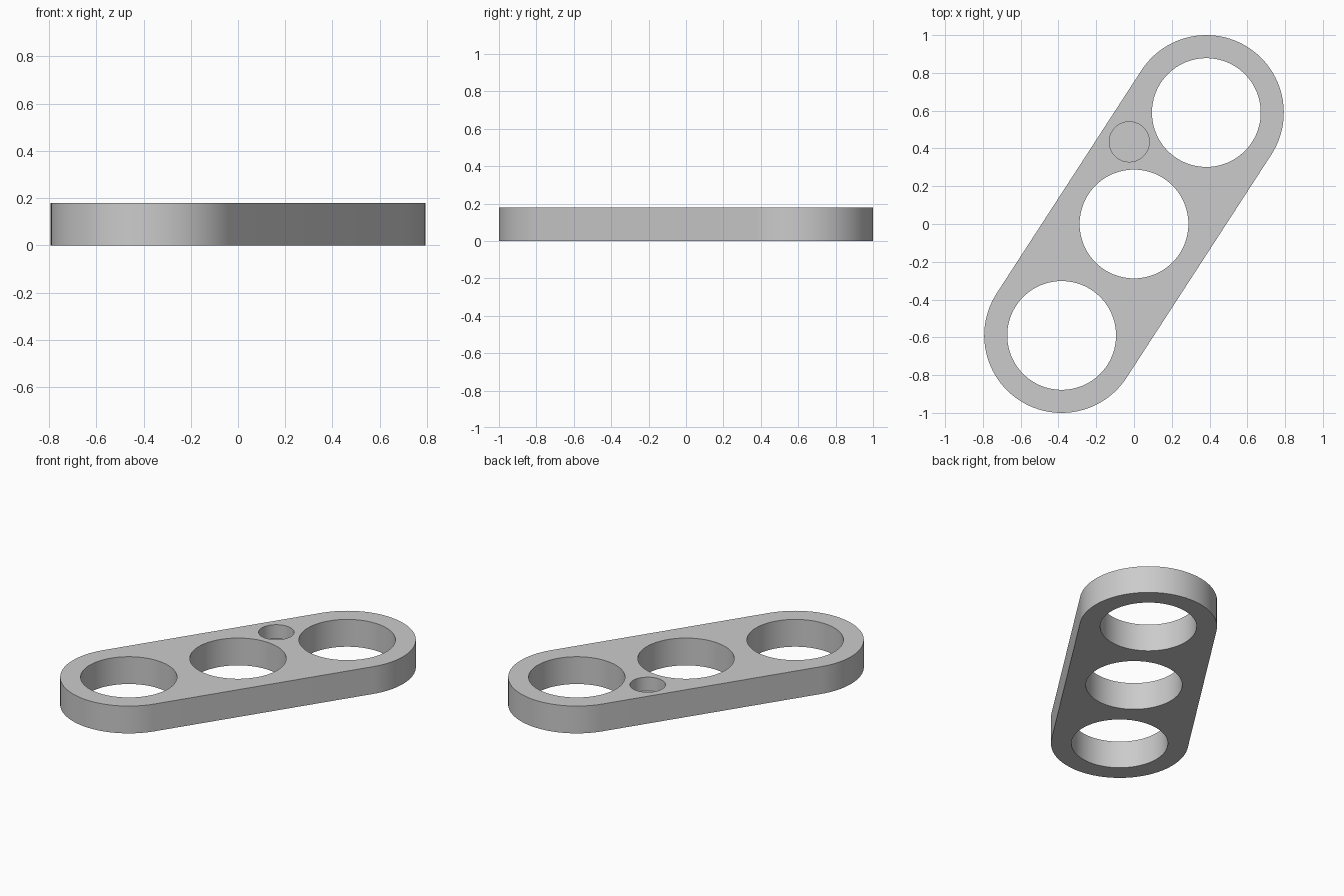
import bpy, bmesh, math
from mathutils import Vector

cube = bpy.data.objects.get("Cube")
if cube:
    bpy.data.objects.remove(cube, do_unlink=True)

HEIGHT = 0.18
END = Vector((0.383, 0.59, 0))      # centre of the rounded end at the back
END_RADIUS = 0.41
HOLE_RADIUS = 0.288
SEGMENTS = 96

grey = bpy.data.materials.new("plain grey")
grey.use_nodes = True
colour = (0.6, 0.6, 0.6, 1)
grey.diffuse_color = colour
grey.node_tree.nodes["Principled BSDF"].inputs["Base Color"].default_value = colour


def prism(name, points, bottom, top):
    """Extrude a closed outline from bottom to top."""
    bm = bmesh.new()
    face = bm.faces.new([bm.verts.new((p.x, p.y, bottom)) for p in points])
    side = bmesh.ops.extrude_face_region(bm, geom=[face])["geom"]
    verts = [v for v in side if isinstance(v, bmesh.types.BMVert)]
    bmesh.ops.translate(bm, verts=verts, vec=(0, 0, top - bottom))
    bmesh.ops.recalc_face_normals(bm, faces=bm.faces)
    mesh = bpy.data.meshes.new(name)
    bm.to_mesh(mesh)
    bm.free()
    mesh.materials.append(grey)
    obj = bpy.data.objects.new(name, mesh)
    bpy.context.collection.objects.link(obj)
    return obj


def arc(centre, radius, start, sweep, steps):
    angles = [start + sweep * i / steps for i in range(steps + 1)]
    return [centre + radius * Vector((math.cos(a), math.sin(a), 0)) for a in angles]


# Link plate: two half circles joined by straight sides
start = math.atan2(END.y, END.x) - math.pi / 2
outline = arc(END, END_RADIUS, start, math.pi, SEGMENTS // 2)
outline += arc(-END, END_RADIUS, start + math.pi, math.pi, SEGMENTS // 2)
plate = prism("link_plate", outline, 0, HEIGHT)

# Three through holes and one shallow blind hole
holes = [
    ("back_hole", END, HOLE_RADIUS, -0.1),
    ("middle_hole", Vector(), HOLE_RADIUS, -0.1),
    ("front_hole", -END, HOLE_RADIUS, -0.1),
    ("small_blind_hole", Vector((-0.025, 0.435, 0)), 0.106, HEIGHT / 2),
]
cutters = []
for name, centre, radius, bottom in holes:
    circle = arc(centre, radius, 0, math.tau, SEGMENTS)[:-1]
    cutter = prism(name + "_cutter", circle, bottom, HEIGHT + 0.1)
    cutter.hide_render = True
    cutters.append(cutter)
    cut = plate.modifiers.new(name, "BOOLEAN")
    cut.operation = "DIFFERENCE"
    cut.solver = "EXACT"
    cut.object = cutter

# Apply the cuts, drop the cutters and smooth the curved walls
bpy.ops.object.select_all(action="DESELECT")
plate.select_set(True)
bpy.context.view_layer.objects.active = plate
for name, *_ in holes:
    bpy.ops.object.modifier_apply(modifier=name)
for cutter in cutters:
    bpy.data.objects.remove(cutter, do_unlink=True)
bpy.ops.object.shade_smooth_by_angle(angle=math.radians(30))
